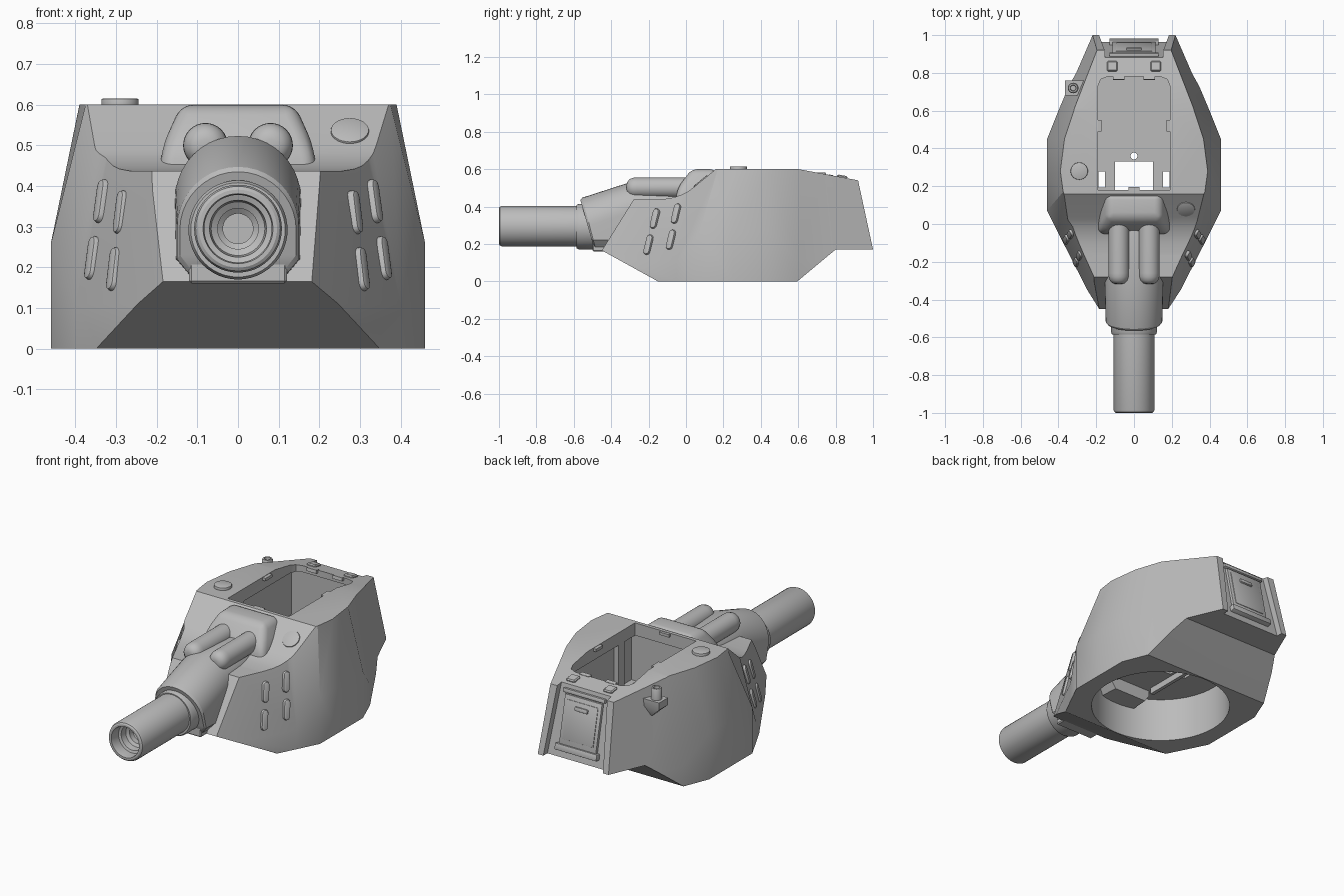
import bpy, bmesh, math
from mathutils import Vector, Matrix

old = bpy.data.objects.get("Cube")
if old:
    bpy.data.objects.remove(old)

grey = bpy.data.materials.new("armour grey")
grey.use_nodes = True
grey.diffuse_color = (0.5, 0.5, 0.5, 1)
grey.node_tree.nodes["Principled BSDF"].inputs["Base Color"].default_value = (0.5, 0.5, 0.5, 1)


def finish(name, bm, bevel=0, segments=3, matrix=None):
    bmesh.ops.recalc_face_normals(bm, faces=bm.faces)
    if bevel:
        bmesh.ops.bevel(bm, geom=bm.edges[:], offset=bevel, segments=segments,
                        profile=0.5, affect='EDGES')
    if matrix:
        bm.transform(matrix)
    mesh = bpy.data.meshes.new(name)
    bm.to_mesh(mesh)
    bm.free()
    mesh.materials.append(grey)
    obj = bpy.data.objects.new(name, mesh)
    bpy.context.collection.objects.link(obj)
    return obj


def loft(name, rings, bevel=0, **kw):
    """Closed skin through rings of equal length."""
    bm = bmesh.new()
    rows = [[bm.verts.new(p) for p in ring] for ring in rings]
    n = len(rows[0])
    for a, b in zip(rows, rows[1:]):
        for i in range(n):
            j = (i + 1) % n
            bm.faces.new((a[i], a[j], b[j], b[i]))
    bm.faces.new(rows[0])
    bm.faces.new(rows[-1])
    return finish(name, bm, bevel, **kw)


def prism(name, points, vector, **kw):
    return loft(name, [points, [Vector(p) + Vector(vector) for p in points]], **kw)


def box(name, centre, size, frame=None, bevel=0, segments=3):
    bm = bmesh.new()
    bmesh.ops.create_cube(bm, size=1)
    bm.transform(Matrix.Diagonal((*size, 1)))
    m = Matrix.Translation(centre) @ (frame or Matrix()).to_4x4()
    return finish(name, bm, bevel, segments, m)


def cylinder(name, centre, r, depth, frame=None, bevel=0, sides=32):
    circle = [(r * math.cos(2 * math.pi * i / sides), r * math.sin(2 * math.pi * i / sides), -depth / 2)
              for i in range(sides)]
    m = Matrix.Translation(centre) @ (frame or Matrix()).to_4x4()
    return prism(name, circle, (0, 0, depth), bevel=bevel, segments=2, matrix=m)


def lathe(name, profile, z, sides=48):
    """Turn (radius, y) pairs about the gun axis."""
    return loft(name, [[(r * math.cos(2 * math.pi * i / sides), y, z + r * math.sin(2 * math.pi * i / sides))
                        for i in range(sides)] for r, y in profile])


def boolean(obj, tool, operation='DIFFERENCE'):
    mod = obj.modifiers.new("cut", 'BOOLEAN')
    mod.object, mod.operation, mod.solver = tool, operation, 'EXACT'
    bpy.context.view_layer.update()
    mesh = bpy.data.meshes.new_from_object(obj.evaluated_get(bpy.context.evaluated_depsgraph_get()))
    obj.modifiers.clear()
    obj.data = mesh
    bpy.data.objects.remove(tool)


# Turret shell: tapered plan shape trimmed by the side profile.
# The widest line sits low at both ends and rises along the flanks.
lower = [(.17, -.5), (.4, -.05), (.46, .07), (.46, .25), (.46, .45), (.4, .6), (.32, .79), (.22, 1.02)]
upper = [(.07, -.5), (.297, 0), (.375, .17), (.39, .28), (.368, .45), (.312, .62), (.262, .74), (.145, 1.02)]
waist = [.11, .11, .26, .26, .26, .11, .11, .11]


def plan(t, heights):
    half = [(a[0] + (b[0] - a[0]) * t, a[1] + (b[1] - a[1]) * t, z)
            for a, b, z in zip(lower, upper, heights)]
    return half + [(-x, y, z) for x, y, z in reversed(half)]


over = [.6 + (.6 - z) * .3 for z in waist]
shell = loft("turret_shell", [plan(0, [-.1] * 8), plan(0, waist), plan(1, [.6] * 8), plan(1.3, over)])
side = [(-.152, 0), (-.165, .008), (-.45, .165), (-.28, .437), (-.16, .437), (-.1, .442), (-.06, .45), (-.025, .463),
        (.01, .48), (.04, .502), (.16, .6), (.6, .6), (.92, .54), (1, .17), (.8, .17), (.605, .008), (.595, 0)]
boolean(shell, prism("profile", [(-.6, y, z) for y, z in side], (1.2, 0, 0)), 'INTERSECT')

# Rear frame: local x across, y up the plate, z outwards
up = Vector((0, -.08, .37)).normalized()
out = Vector((0, .37, .08)).normalized()
rear_frame = Matrix((Vector((-1, 0, 0)), up, out)).transposed()
rear_mid = Vector((0, .96, .355)) - out * .035
recess = [rear_mid + Vector((x, 0, 0)) + up * h for x, h in ((-.19, -.25), (.19, -.25), (.15, .25), (-.15, .25))]
boolean(shell, prism("recess", recess, out * .1))

# Crew opening, fighting compartment, turret ring and floor holes
hatch = [(.19, .18), (.19, .73), (.177, .765), (.14, .78), (-.14, .78), (-.177, .765), (-.19, .73), (-.19, .18)]
boolean(shell, box("compartment", (0, .48, .4), (.44, .62, .26)))
boolean(shell, prism("opening", [(x, y, .45) for x, y in hatch], (0, 0, .3)))
boolean(shell, cylinder("ring", (0, .22, .07), .367, .36, sides=64))
boolean(shell, box("floor_gap", (0, .255, .26), (.2, .15, .1)))
boolean(shell, cylinder("floor_hole", (0, .36, .26), .018, .1, sides=16))
for s in (-1, 1):
    boolean(shell, box("side_gap", (s * .17, .235, .26), (.035, .085, .1)))
    box("floor_beam", (s * .125, .25, .235), (.02, .5, .04))
    box("compartment_post", (s * .205, .3, .4), (.03, .05, .27))

# Gun mantlet: arched sections, front end tilted


def arch(w, y_top, z_top, y_bot, z_bot):
    mid = z_top - w
    pts = [(w * math.cos(math.pi * i / 20), mid + w * math.sin(math.pi * i / 20)) for i in range(21)]
    pts = [(w * .78, z_bot), (w, z_bot + .04)] + pts + [(-w, z_bot + .04), (-w * .78, z_bot)]
    return [(x, y_bot + (y_top - y_bot) * (z - z_bot) / (z_top - z_bot), z) for x, z in pts]


loft("gun_mantlet", [arch(.143, -.565, .435, -.495, .19), arch(.15, -.555, .447, -.485, .18),
                     arch(.155, -.32, .523, -.3, .18), arch(.13, -.03, .51, -.03, .18)])
box("mantlet_lip", (0, -.44, .2), (.24, .12, .08), bevel=.006, segments=1)

# Barrel with stepped bore, and collar
lathe("gun_barrel", [(.108, -.45), (.108, -.985), (.104, -.995), (.096, -1), (.086, -1), (.083, -.985),
                     (.083, -.94), (.07, -.935), (.066, -.9), (.05, -.89), (.05, -.86), (.037, -.85),
                     (.037, -.65)], .295)
lathe("barrel_collar", [(.1, -.45), (.122, -.45), (.122, -.572), (.116, -.585), (.1, -.585)], .292)

# Recoil housing and its two rounded tubes
rect = ((-1, 0), (1, 0), (1, 1), (-1, 1))
loft("recoil_housing", [[(x * w, y0 + (y1 - y0) * t, z) for x, t in rect]
                        for w, y0, y1, z in ((.197, -.06, .16, .40), (.185, -.045, .16, .5), (.14, .03, .16, .6))],
     bevel=.032, segments=5)
for s in (-1, 1):
    tube = [(.015, -.318), (.032, -.314), (.047, -.3), (.054, -.28), (.055, -.26), (.055, .02)]
    obj = lathe("recoil_tube", tube, .5, 32)
    obj.location.x = s * .08


# Raised bars on the front cheeks, laid on the sloped surface
def cheek(y, z):
    a, b = .2 + .51 * (y + .44), .07 + .455 * (y + .5)
    return Vector((a + (b - a) * (z - .11) / .49, y, z))


for s in (-1, 1):
    for y, z in ((-.166, .335), (-.053, .362), (-.2, .195), (-.08, .222)):
        p = cheek(y, z)
        along = (cheek(y + .012, z + .05) - cheek(y - .012, z - .05)).normalized()
        across = cheek(y + .05, z) - p
        normal = across.cross(along).normalized()
        frame = Matrix((along.cross(normal), along, normal)).transposed()
        # Two stacked outlines give each bar a rounded shoulder
        rings = [[(r * math.cos(a), r * math.sin(a) + (.036 if i < 8 else -.036), h)
                  for i in range(16) for a in [math.pi * (i if i < 8 else i - 1) / 7]]
                 for r, h in ((.019, -.02), (.019, .006), (.016, .012), (.01, .014))]
        bar = loft("cheek_bar", rings, matrix=Matrix.Translation(p) @ frame.to_4x4())
        if s < 0:
            bar.data.transform(Matrix.Diagonal((-1, 1, 1, 1)))
            bar.data.flip_normals()

# Roof fittings
cylinder("roof_cap", (-.29, .28, .6), .046, .03, bevel=.004)
cylinder("slope_cap", (.275, .08, .533), .047, .014, Matrix.Rotation(math.atan2(.098, .12), 3, 'X'), bevel=.003)
roof_tilt = Matrix.Rotation(-math.atan2(.06, .32), 3, 'X')
for s in (-1, 1):
    box("roof_block", (s * .115, .835, .556), (.055, .055, .022), roof_tilt, bevel=.006, segments=1)
    box("rear_opening_tab", (s * .08, .775, .56), (.06, .022, .018), roof_tilt)
    box("side_opening_tab", (s * .182, .52, .59), (.02, .06, .016))
box("front_opening_tab", (0, .185, .59), (.06, .02, .016))

# Aerial mount on the right rear side
loft("aerial_bracket", [[(x, y, z) for x, y in ((x0, y0), (-.24, y0), (-.24, y1), (x0, y1))]
                        for x0, y0, y1, z in ((-.3, .715, .73, .42), (-.365, .68, .76, .48), (-.365, .68, .76, .52))])
aerial = [(.028, .51), (.028, .575), (.024, .582), (.016, .582), (.014, .56)]
loft("aerial_base", [[(-.322 + r * math.cos(math.pi * i / 12), .72 + r * math.sin(math.pi * i / 12), z)
                      for i in range(24)] for r, z in aerial])


# Rear door with hinge, handle and bottom rail
def rear_part(name, height, size, bevel=.004):
    box(name, rear_mid + up * height, size, rear_frame, bevel, 2)


rear_part("rear_door", .015, (.23, .28, .03))
rear_part("rear_door_panel", .025, (.19, .21, .036), .002)
rear_part("rear_door_handle", .095, (.08, .022, .056))
rear_part("rear_door_rail", -.125, (.26, .035, .056))
rear_part("rear_door_hinge", .172, (.26, .022, .036))

# Smooth rounded surfaces, keep hard edges
bpy.ops.object.select_all(action='DESELECT')
for obj in bpy.context.scene.objects:
    if obj.type == 'MESH' and grey.name in obj.data.materials:
        obj.select_set(True)
        bpy.context.view_layer.objects.active = obj
bpy.ops.object.shade_smooth_by_angle(angle=math.radians(30))
